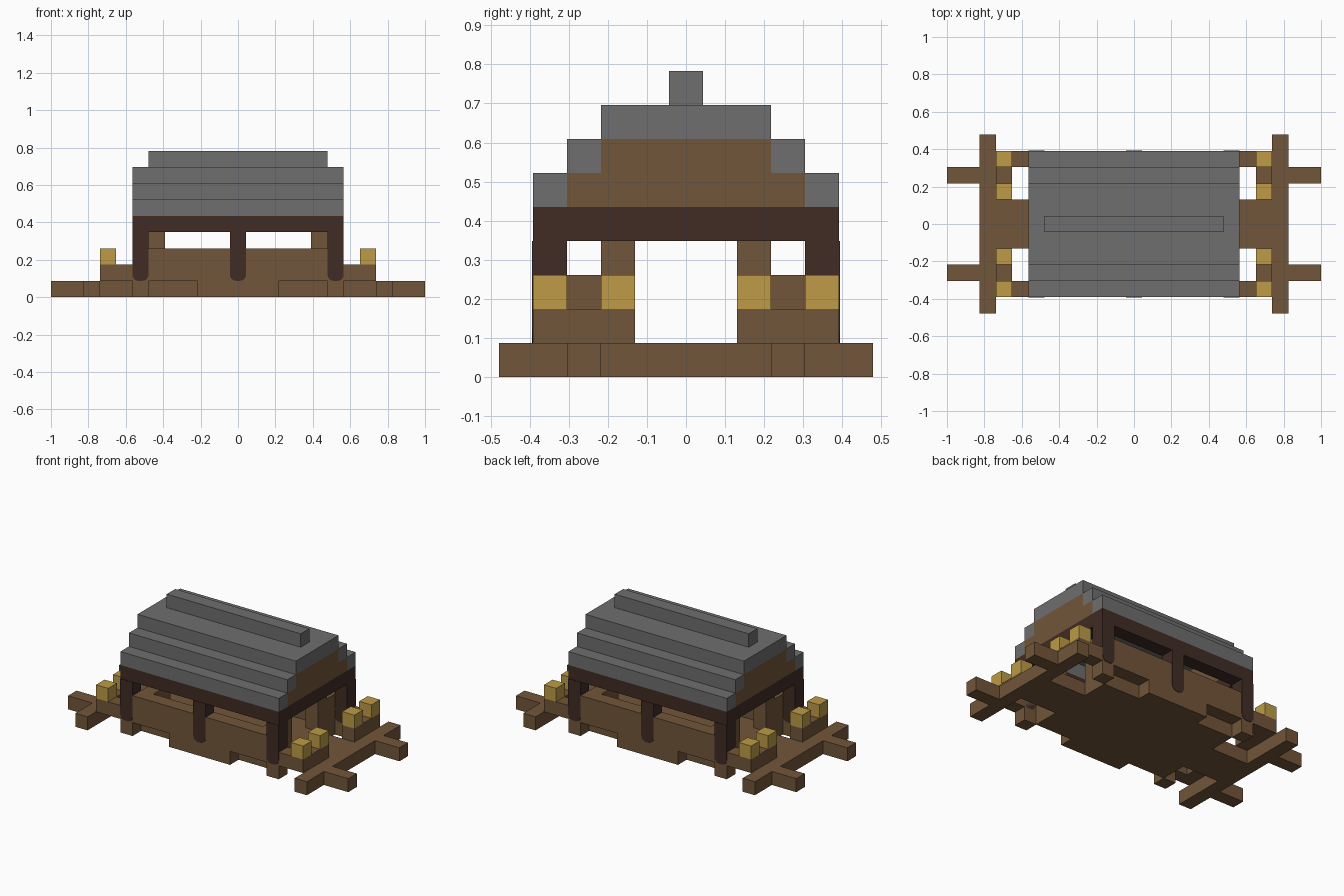
import bpy, bmesh, math

if "Cube" in bpy.data.objects:
    bpy.data.objects.remove(bpy.data.objects["Cube"])

U = 2 / 23  # one building block


def material(name, rgb):
    m = bpy.data.materials.new(name)
    m.use_nodes = True
    m.diffuse_color = (*rgb, 1)
    m.node_tree.nodes["Principled BSDF"].inputs["Base Color"].default_value = (*rgb, 1)
    return m


WOOD = material("brown wood", (0.17, 0.093, 0.042))
DARK = material("dark wood", (0.052, 0.025, 0.018))
SLATE = material("grey slate", (0.156, 0.156, 0.156))
GOLD = material("gold", (0.51, 0.33, 0.061))


def add(name, bm, mat):
    bmesh.ops.recalc_face_normals(bm, faces=bm.faces)
    me = bpy.data.meshes.new(name)
    bm.to_mesh(me)
    bm.free()
    me.materials.append(mat)
    ob = bpy.data.objects.new(name, me)
    bpy.context.collection.objects.link(ob)
    return ob


def block(name, mat, xs, ys, zs, mx=False, my=False):
    """Box over inclusive block ranges, mirrored in x and/or y on request."""
    bm = bmesh.new()
    lo = [xs[0] - .5, ys[0] - .5, zs[0]]
    hi = [xs[1] + .5, ys[1] + .5, zs[1] + 1]
    for sx in ((1, -1) if mx else (1,)):
        for sy in ((1, -1) if my else (1,)):
            made = bmesh.ops.create_cube(bm, size=1)["verts"]
            for v in made:
                p = [(lo[i] if v.co[i] < 0 else hi[i]) * U for i in range(3)]
                v.co = (p[0] * sx, p[1] * sy, p[2])
    return add(name, bm, mat)


# Base: floor, stepped hull sides, end bars and projecting stubs
block("floor", WOOD, (-5, 5), (-3, 3), (0, 0))
block("walkway", WOOD, (6, 8), (-1, 1), (0, 0), mx=True)
block("side_keel", WOOD, (-2, 2), (4, 4), (0, 0), my=True)
block("corner_foot", WOOD, (6, 6), (4, 4), (0, 0), mx=True, my=True)
block("end_bar", WOOD, (9, 9), (-5, 5), (0, 0), mx=True)
block("end_stub", WOOD, (10, 11), (3, 3), (0, 0), mx=True, my=True)

# Side walls, benches and end railings
block("side_wall", WOOD, (-5, 5), (4, 4), (1, 2), my=True)
block("bench", WOOD, (-4, 4), (3, 3), (1, 1), my=True)
block("side_rail", WOOD, (6, 7), (4, 4), (1, 1), mx=True, my=True)
block("end_rail", WOOD, (8, 8), (2, 4), (1, 1), mx=True, my=True)
block("end_wall", WOOD, (5, 5), (2, 3), (1, 2), mx=True, my=True)
block("door_post", WOOD, (5, 5), (2, 2), (3, 3), mx=True, my=True)
for y in (2, 4):
    block("lantern", GOLD, (8, 8), (y, y), (2, 2), mx=True, my=True)


# Dark posts with rounded lower ends
def post(name, x, side):
    bm = bmesh.new()
    r, w = .4 * U, .5 * U
    pts = [(-w, 4 * U), (w, 4 * U)]
    for sign in (1, -1):
        arc = [(sign * (w - r + r * math.cos(a)), U + r - r * math.sin(a))
               for a in (math.pi * i / 8 for i in range(5))]
        pts += arc if sign == 1 else arc[::-1]
    face = bm.faces.new([bm.verts.new((x * U + px, side * 3.5 * U, pz)) for px, pz in pts])
    ext = bmesh.ops.extrude_face_region(bm, geom=[face])["geom"]
    for v in ext:
        if isinstance(v, bmesh.types.BMVert):
            v.co.y += side * (U + .003)
    add(name, bm, DARK)


for x in (-6, 0, 6):
    for side in (-1, 1):
        post("roof_post", x, side)

# Beam frame
block("long_beam", DARK, (-6, 6), (4, 4), (4, 4), my=True)
block("cross_beam", DARK, (6, 6), (-3, 3), (4, 4), mx=True)

# Gables and stepped roof
block("lower_gable", WOOD, (6, 6), (-3, 3), (5, 5), mx=True)
block("upper_gable", WOOD, (6, 6), (-2, 2), (6, 6), mx=True)
block("lower_roof_step", SLATE, (-6, 6), (4, 4), (5, 5), my=True)
block("middle_roof_step", SLATE, (-6, 6), (3, 3), (6, 6), my=True)
block("roof_top", SLATE, (-6, 6), (-2, 2), (7, 7))
block("roof_ridge", SLATE, (-5, 5), (0, 0), (8, 8))
